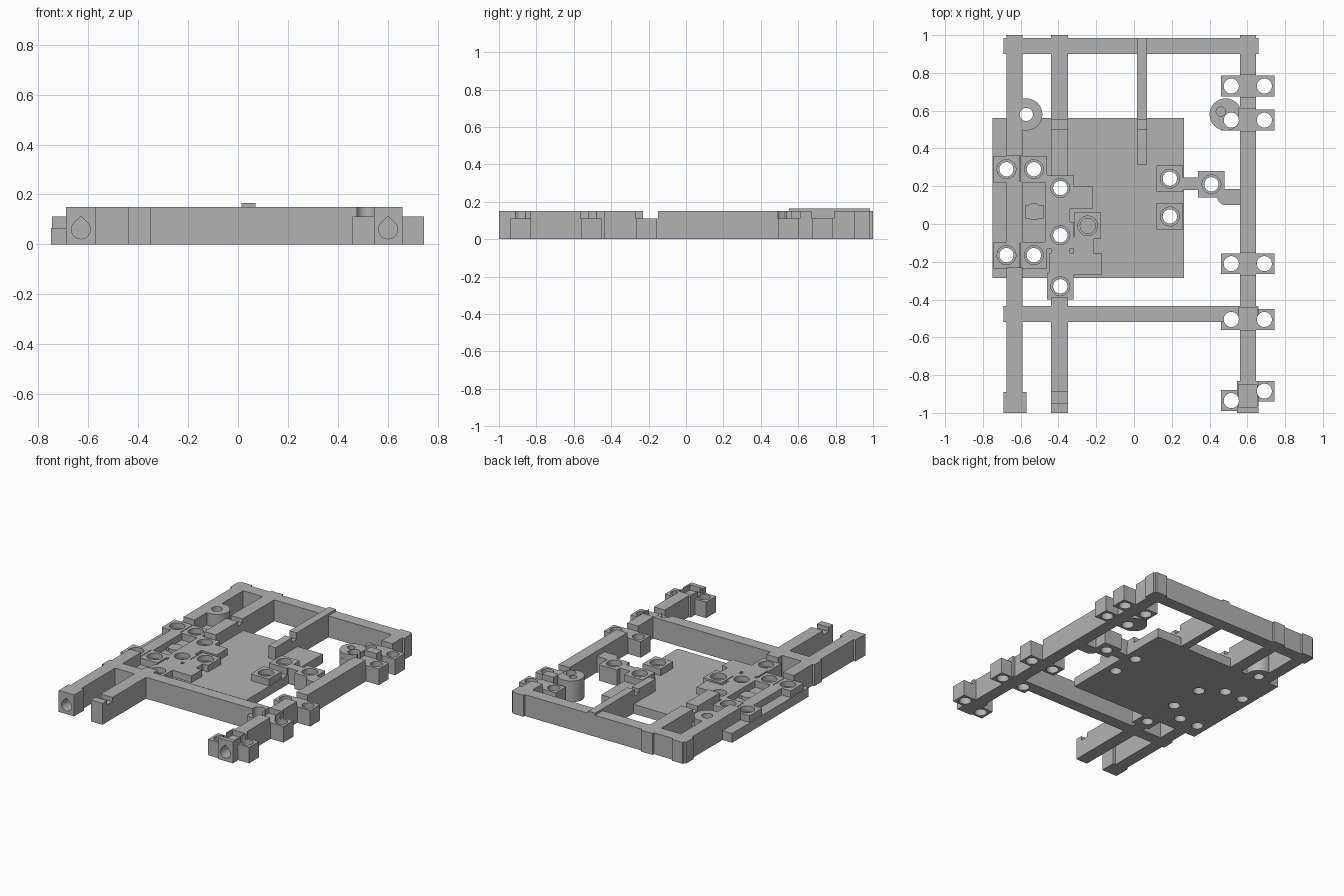
import bpy, bmesh, math
from mathutils import Matrix, Vector

old = bpy.data.objects.get("Cube")
if old:
    bpy.data.objects.remove(old, do_unlink=True)

GREY = (0.45, 0.45, 0.45, 1)
mat = bpy.data.materials.new("plain grey")
mat.use_nodes = True
mat.diffuse_color = GREY
mat.node_tree.nodes["Principled BSDF"].inputs["Base Color"].default_value = GREY

TOP, LOW, FLOOR = 0.15, 0.112, 0.065


def add_box(bm, x0, x1, y0, y1, z0, z1):
    m = Matrix.Translation(((x0 + x1) / 2, (y0 + y1) / 2, (z0 + z1) / 2))
    bmesh.ops.create_cube(bm, size=1, matrix=m @ Matrix.Diagonal((x1 - x0, y1 - y0, z1 - z0, 1)))


def add_turned(bm, x, y, profile, n=32):
    """Closed solid of rotation from (radius, height) pairs, listed upward."""
    rings = [[bm.verts.new((x + r * math.cos(2 * math.pi * i / n),
                            y + r * math.sin(2 * math.pi * i / n), z)) for i in range(n)]
             for r, z in profile]
    for a, b in zip(rings, rings[1:]):
        for i in range(n):
            j = (i + 1) % n
            bm.faces.new((a[i], a[j], b[j], b[i]))
    bm.faces.new(rings[0][::-1])
    bm.faces.new(rings[-1])


def finish(bm, name):
    bmesh.ops.recalc_face_normals(bm, faces=bm.faces)
    me = bpy.data.meshes.new(name)
    bm.to_mesh(me)
    bm.free()
    me.materials.append(mat)
    ob = bpy.data.objects.new(name, me)
    bpy.context.collection.objects.link(ob)
    return ob


parts = []


def box(name, x0, x1, y0, y1, z1=TOP, z0=0):
    bm = bmesh.new()
    add_box(bm, x0, x1, y0, y1, z0, z1)
    parts.append(finish(bm, name))


def post(name, x, y, r, z1):
    bm = bmesh.new()
    add_turned(bm, x, y, [(r, 0), (r, z1)])
    parts.append(finish(bm, name))


# Frame rails and cross bars
box("left_rail_back", -0.675, -0.59, 0.36, 1)
box("left_rail_front", -0.675, -0.59, -1, -0.23)
box("left_rail_end_collar", -0.69, -0.57, -1, -0.89)
box("inner_rail_back", -0.44, -0.35, 0.255, 1)
box("inner_rail_front", -0.44, -0.35, -1, -0.39)
box("right_rail", 0.56, 0.645, -1, 1)
box("right_rail_end_collar", 0.545, 0.66, -1, -0.83)
box("back_bar", -0.69, 0.66, 0.9, 0.985)
box("front_bar", -0.69, 0.66, -0.52, -0.435)

# Short arm with its raised cap
box("short_arm", 0.015, 0.07, 0.315, 0.93)
box("short_arm_cap", 0.015, 0.07, 0.55, 0.985, 0.165, TOP)

# Base plate
box("base_plate", -0.75, 0.265, -0.285, 0.56, FLOOR)

# Blocks along the right rail
plain_holes = []
for y in (0.73, 0.55, -0.21, -0.505):
    box("outer_block", 0.62, 0.745, y - 0.055, y + 0.055, LOW)
    box("inner_block", 0.46, 0.58, y - 0.055, y + 0.055, LOW)
    plain_holes += [(0.515, y), (0.69, y)]
box("inner_end_block", 0.46, 0.57, -0.99, -0.88, LOW)
box("outer_end_block", 0.63, 0.745, -0.94, -0.83, LOW)
plain_holes += [(0.515, -0.935), (0.69, -0.885)]

# Hole blocks standing on the base plate
stepped_holes = [(-0.675, 0.29), (-0.53, 0.29), (-0.675, -0.165), (-0.53, -0.165),
                 (-0.39, 0.19), (-0.39, -0.06), (-0.39, -0.33),
                 (0.19, 0.24), (0.19, 0.04), (0.41, 0.21)]
for x, y in stepped_holes + [(-0.245, -0.01)]:
    box("hole_block", x - 0.07, x + 0.07, y - 0.07, y + 0.07, LOW)

# Walls joining the blocks on the left
box("latch_wall", -0.675, -0.59, -0.1, 0.225, LOW)
box("latch_side_wall", -0.47, -0.44, -0.1, 0.225, LOW)
box("latch_key", -0.575, -0.48, 0.03, 0.1, 0.09)
post("latch_knob", -0.53, 0.065, 0.045, 0.09)
box("middle_wall", -0.44, -0.34, -0.28, 0.13, LOW)
box("middle_ledge", -0.35, -0.22, 0.08, 0.2, LOW)
box("front_ledge", -0.45, -0.17, -0.27, -0.155, LOW)
box("front_ledge_neck", -0.32, -0.215, -0.16, -0.07, LOW)

# Links from the right-hand blocks to the right rail
box("block_link", 0.255, 0.345, 0.18, 0.245, LOW)
box("rail_link", 0.48, 0.57, 0.1, 0.185, LOW)
post("rail_link_corner", 0.485, 0.143, 0.043, LOW)

# Ring bosses
post("left_ring", -0.57, 0.58, 0.085, TOP)
post("right_ring", 0.485, 0.58, 0.085, TOP)
box("right_ring_arm", 0.5, 0.57, 0.57, 0.61, TOP)

# Cutters for holes, notches and sockets
bm = bmesh.new()
for x, y in plain_holes:
    add_turned(bm, x, y, [(0.04, -0.1), (0.04, 0.3)])
for x, y in stepped_holes:
    add_turned(bm, x, y, [(0.038, -0.1), (0.038, 0.075), (0.05, 0.075), (0.05, 0.3)])
add_turned(bm, -0.245, -0.01, [(0.04, 0.03), (0.04, 0.075), (0.052, 0.075), (0.052, 0.3)])
add_turned(bm, -0.57, 0.58, [(0.035, -0.1), (0.035, 0.3)])
add_turned(bm, 0.46, 0.595, [(0.025, 0.07), (0.025, 0.3)])
round_cutter = finish(bm, "hole_cutter")

bm = bmesh.new()
for y in (0.73, 0.55, -0.21, -0.505, -0.91):
    add_box(bm, 0.553, 0.65, y - 0.06, y + 0.06, LOW, 0.3)
add_box(bm, -0.45, -0.34, 0.5, 0.55, 0.12, 0.3)
add_box(bm, 0, 0.08, 0.5, 0.55, 0.12, 0.3)
add_box(bm, -0.45, -0.34, -0.95, -0.89, 0.12, 0.3)
# Teardrop sockets in the front rail ends
for x in (-0.63, 0.602):
    angles = [math.radians(135 + 270 * i / 20) for i in range(21)]
    outline = [(x + 0.038 * math.cos(a), 0.06 + 0.038 * math.sin(a)) for a in angles]
    outline.append((x, 0.112))
    face = bm.faces.new([bm.verts.new((px, -1.1, pz)) for px, pz in outline])
    new = bmesh.ops.extrude_face_region(bm, geom=[face])["geom"]
    bmesh.ops.translate(bm, vec=Vector((0, 0.2, 0)),
                        verts=[g for g in new if isinstance(g, bmesh.types.BMVert)])
slot_cutter = finish(bm, "slot_cutter")

for ob in parts:
    for cutter in (round_cutter, slot_cutter):
        mod = ob.modifiers.new("cut", 'BOOLEAN')
        mod.operation = 'DIFFERENCE'
        mod.solver = 'EXACT'
        mod.object = cutter
bpy.context.view_layer.update()
deps = bpy.context.evaluated_depsgraph_get()
cut = [(ob, bpy.data.meshes.new_from_object(ob.evaluated_get(deps))) for ob in parts]
for ob, me in cut:
    ob.modifiers.clear()
    ob.data = me
for cutter in (round_cutter, slot_cutter):
    bpy.data.objects.remove(cutter, do_unlink=True)

# Smooth the round walls and keep the edges crisp
for ob in bpy.context.view_layer.objects:
    ob.select_set(ob in parts)
bpy.context.view_layer.objects.active = parts[0]
bpy.ops.object.shade_smooth_by_angle(angle=math.radians(30))
